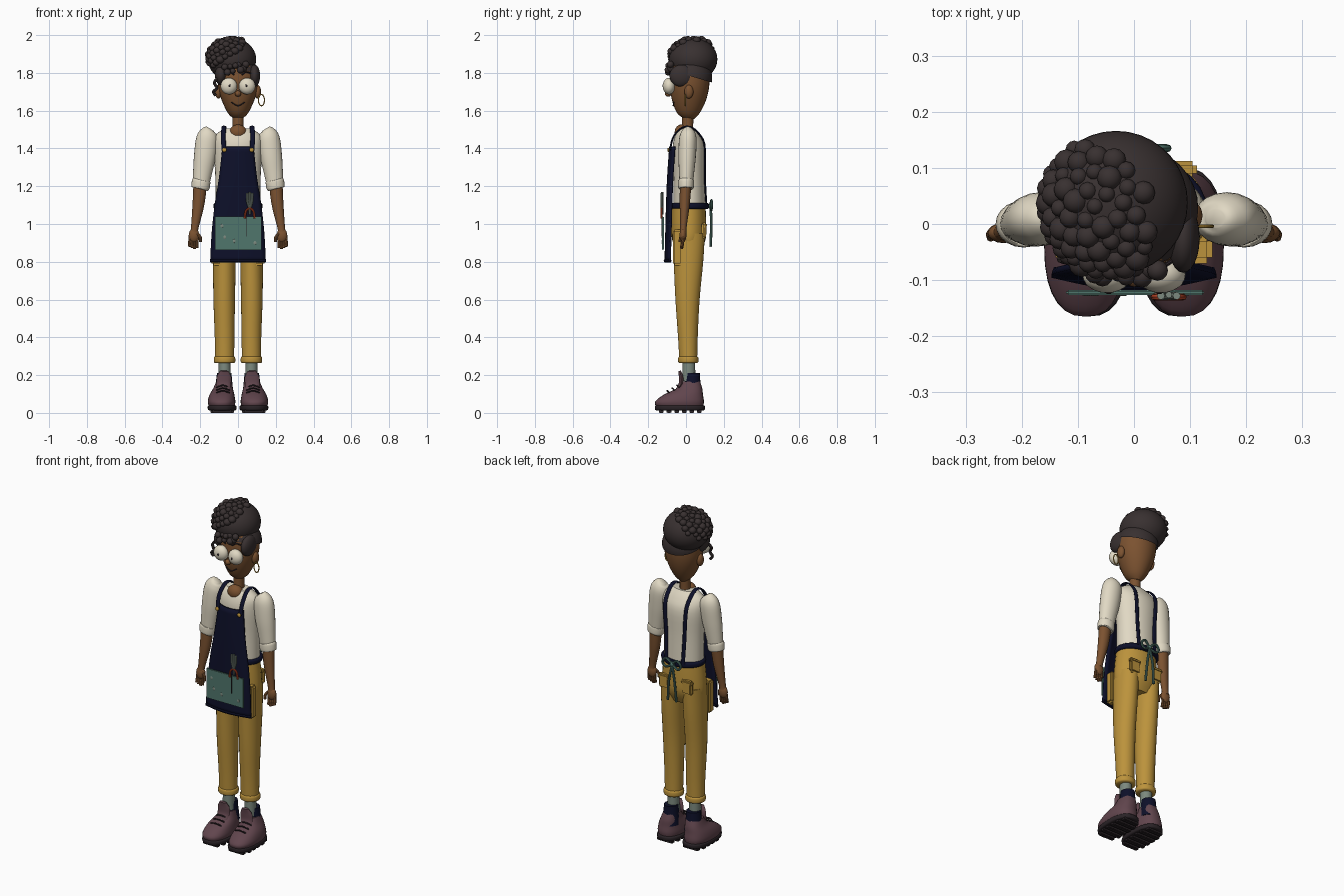
import bpy, bmesh, math, random
from mathutils import Vector, Matrix

cube = bpy.data.objects.get("Cube")
if cube:
    bpy.data.objects.remove(cube, do_unlink=True)


def paint(name, *rgb):
    mat = bpy.data.materials.new(name)
    mat.use_nodes = True
    mat.diffuse_color = (*rgb, 1)
    mat.node_tree.nodes["Principled BSDF"].inputs["Base Color"].default_value = (*rgb, 1)
    return mat


SKIN = paint("brown skin", .2, .085, .03)
HAIR = paint("dark hair", .04, .03, .03)
CREAM = paint("cream", .75, .69, .55)
NAVY = paint("navy cloth", .004, .005, .022)
MUSTARD = paint("mustard", .5, .29, .045)
TEAL = paint("teal cloth", .08, .18, .15)
PLUM = paint("plum leather", .12, .06, .075)
DARK = paint("dark rubber", .022, .016, .019)
GREY = paint("grey green", .2, .25, .21)
RED = paint("red grip", .5, .06, .02)


def finish(bm, name, mat, angle=40):
    bmesh.ops.recalc_face_normals(bm, faces=bm.faces)
    mesh = bpy.data.meshes.new(name)
    bm.to_mesh(mesh)
    bm.free()
    mesh.materials.append(mat)
    mesh.shade_smooth()
    mesh.set_sharp_from_angle(angle=math.radians(angle))
    obj = bpy.data.objects.new(name, mesh)
    bpy.context.collection.objects.link(obj)
    return obj


def smooth(points, steps):
    """Catmull-Rom through tuples of any length."""
    p = [points[0], *points, points[-1]]
    out = []
    for a, b, c, d in zip(p, p[1:], p[2:], p[3:]):
        for k in range(steps):
            t = k / steps
            out.append([.5 * (2 * y + (z - x) * t + (2 * x - 5 * y + 4 * z - w) * t * t
                              + (3 * y - x - 3 * z + w) * t ** 3)
                        for x, y, z, w in zip(a, b, c, d)])
    return out + [list(points[-1])]


def bridge(name, mat, rings):
    bm = bmesh.new()
    rows = [[bm.verts.new(v) for v in ring] for ring in rings]
    n = len(rows[0])
    for a, b in zip(rows, rows[1:]):
        for i in range(n):
            j = (i + 1) % n
            bm.faces.new((a[i], a[j], b[j], b[i]))
    bm.faces.new(rows[0])
    bm.faces.new(rows[-1])
    return finish(bm, name, mat)


def circle(n, power=2):
    for i in range(n):
        a = math.tau * i / n
        c, s = math.cos(a), math.sin(a)
        yield (math.copysign(abs(c) ** (2 / power), c), math.copysign(abs(s) ** (2 / power), s))


def loft(name, mat, rings, power=2, steps=4, n=28):
    """Stacked level rings given as x, y, z, half width, half depth."""
    return bridge(name, mat, [[(x + rx * c, y + ry * s, z) for c, s in circle(n, power)]
                              for x, y, z, rx, ry in smooth(rings, steps)])


def sweep(name, mat, path, ref=(0, 1, 0), flat=1, steps=5, n=12):
    """Tube along x, y, z, radius points; flat scales it along ref."""
    pts = smooth(path, steps)
    rings = []
    for i, (x, y, z, r) in enumerate(pts):
        tangent = Vector(pts[min(i + 1, len(pts) - 1)][:3]) - Vector(pts[max(i - 1, 0)][:3])
        tangent.normalize()
        a = Vector(ref) - tangent * tangent.dot(Vector(ref))
        a.normalize()
        b = tangent.cross(a)
        rings.append([Vector((x, y, z)) + a * (r * flat * c) + b * (r * s) for c, s in circle(n)])
    return bridge(name, mat, rings)


def line(name, mat, r, *points, steps=4):
    return sweep(name, mat, [(*p, r) for p in points], steps=steps, n=8)


def ball(name, mat, at, size, seg=24):
    bm = bmesh.new()
    bmesh.ops.create_uvsphere(bm, u_segments=seg, v_segments=seg * 2 // 3, radius=1,
                              matrix=Matrix.LocRotScale(Vector(at), None, Vector(size)))
    return finish(bm, name, mat)


def box(name, mat, at, size, bevel=.006):
    bm = bmesh.new()
    bmesh.ops.create_cube(bm, size=1, matrix=Matrix.LocRotScale(Vector(at), None, Vector(size)))
    if bevel:
        bmesh.ops.bevel(bm, geom=bm.edges[:], offset=bevel, segments=2, affect='EDGES')
    return finish(bm, name, mat)


# Head, neck and face
loft("head", SKIN, [(0, .018, 1.555, .02, .025), (0, .013, 1.585, .052, .058),
                    (0, .015, 1.64, .08, .085), (0, .018, 1.7, .1, .1),
                    (0, .02, 1.76, .107, .105), (0, .022, 1.82, .1, .1), (0, .025, 1.88, .06, .065)])
sweep("neck", SKIN, [(0, .008, 1.44, .036), (0, .008, 1.5, .03), (0, .01, 1.61, .031)])
ball("neckline", SKIN, (0, -.024, 1.485), (.046, .036, .042))
ball("nose", SKIN, (0, -.094, 1.69), (.017, .018, .016))
line("mouth", DARK, .003, (-.036, -.064, 1.645), (0, -.068, 1.626), (.036, -.064, 1.645))
line("earring", MUSTARD, .003, *[(.124 + .016 * math.sin(a * .5), -.004, 1.656 + .03 * math.cos(a * .5))
                                 for a in range(14)], steps=2)
for s, side in ((1, "left_"), (-1, "right_")):
    ball(side + "eye", CREAM, (s * .048, -.09, 1.73), (.044, .033, .044))
    ball(side + "pupil", DARK, (s * .045, -.121, 1.732), (.007, .004, .007), 12)
    ball(side + "ear", SKIN, (s * .104, .015, 1.7), (.018, .024, .036))
    line(side + "eyebrow", DARK, .004, (s * .02, -.088, 1.79), (s * .045, -.08, 1.805), (s * .07, -.064, 1.795))

# Hair: trimmed cap, side sweeps, big puff and curls
bm = bmesh.new()
bmesh.ops.create_uvsphere(bm, u_segments=32, v_segments=24, radius=1,
                          matrix=Matrix.LocRotScale(Vector((0, .026, 1.775)), None, Vector((.115, .113, .11))))
bmesh.ops.bisect_plane(bm, geom=bm.verts[:] + bm.edges[:] + bm.faces[:], clear_inner=True,
                       plane_co=(0, -.1, 1.82), plane_no=(0, .3, 1))
finish(bm, "hair_cap", HAIR)
ball("left_hair_sweep", HAIR, (.088, -.025, 1.785), (.029, .062, .058))
ball("right_hair_sweep", HAIR, (-.09, -.02, 1.79), (.032, .062, .055))
puff, puff_size = Vector((-.032, .038, 1.872)), Vector((.128, .128, .113))
ball("hair_puff", HAIR, puff, puff_size, 36)
random.seed(4)
toward = Vector((-.62, -.25, .74)).normalized()
count = 190
for i in range(count):
    z = 1 - (2 * i + 1) / count
    a = i * math.pi * (3 - math.sqrt(5))
    d = Vector((math.sqrt(1 - z * z) * math.cos(a), math.sqrt(1 - z * z) * math.sin(a), z))
    if d.dot(toward) > .36:
        r = random.uniform(.014, .023)
        ball("curl", HAIR, puff + d * puff_size * .98, (r, r, r * .9), 12)
for i in range(9):
    r = random.uniform(.013, .019)
    ball("forehead_curl", HAIR, (-.07 + .014 * i, -.085 + random.uniform(-.01, .01),
                                 1.83 + random.uniform(-.03, .025)), (r, r, r), 12)
line("hair_lock", HAIR, .008, (-.1, -.05, 1.78), (-.125, -.06, 1.75), (-.112, -.065, 1.72),
     (-.13, -.062, 1.7), (-.118, -.06, 1.68))

# Shirt, trousers and waistband
loft("shirt", CREAM, [(0, .018, 1.07, .118, .086), (0, .018, 1.25, .12, .084), (0, .016, 1.4, .13, .087),
                      (0, .01, 1.465, .122, .068), (0, .006, 1.505, .075, .042)])
loft("trouser_hips", MUSTARD, [(0, .015, 1.1, .118, .088), (0, .015, 1, .13, .092),
                               (0, .015, .92, .133, .089), (0, .012, .85, .115, .06)])
loft("waistband", NAVY, [(0, .022, 1.08, .122, .094), (0, .022, 1.087, .13, .1),
                         (0, .022, 1.104, .13, .1), (0, .022, 1.111, .122, .094)])

# Apron panel, bowed around the body
bm = bmesh.new()
rows = []
for z, wide, y in smooth([(1.41, .08, -.083), (1.25, .098, -.094), (1.1, .122, -.1),
                          (.95, .138, -.104), (.8, .146, -.108)], 4):
    rows.append([bm.verts.new((wide * u / 6, y + .022 * (u / 6) ** 2, z)) for u in range(-6, 7)])
for a, b in zip(rows, rows[1:]):
    for i in range(len(a) - 1):
        bm.faces.new((a[i], a[i + 1], b[i + 1], b[i]))
apron = finish(bm, "apron", NAVY)
thick = apron.modifiers.new("Thickness", 'SOLIDIFY')
thick.thickness, thick.offset = .012, 0
line("apron_hem", NAVY, .01, (-.145, -.086, .805), (-.07, -.102, .805), (0, -.108, .805),
     (.07, -.102, .805), (.145, -.086, .805))

# Tool pocket and tools
box("tool_pocket", TEAL, (.002, -.122, .952), (.246, .009, .178), .003)
box("pocket_seam", DARK, (.046, -.127, .99), (.004, .004, .11), 0)
for x, z in ((-.085, .99), (-.07, .93), (-.02, .91), (.09, .9)):
    ball("pocket_spot", GREY, (x, -.1265, z), (.008, .002, .01), 10)
for s in (-1, 1):
    line("plier_grip", RED, .006, (.062, -.13, 1.085), (.062 + s * .02, -.13, 1.068), (.062 + s * .026, -.13, 1.03))
    line("plier_jaw", GREY, .007, (.062, -.128, 1.08), (.062 + s * .012, -.128, 1.12), (.062 + s * .014, -.128, 1.165))
line("screwdriver", GREY, .006, (.062, -.126, 1.05), (.062, -.126, 1.17))

# Back tie: knot, loops and tails
ball("bow_knot", TEAL, (0, .128, 1.095), (.014, .012, .014), 12)
for s in (-1, 1):
    line("bow_loop", TEAL, .007, (0, .128, 1.095), (s * .035, .135, 1.125), (s * .06, .135, 1.1),
         (s * .04, .134, 1.075), (0, .128, 1.092))
    line("bow_tail", TEAL, .007, (0, .13, 1.09), (s * .018, .134, 1), (s * .028, .13, .88))

for s, side in ((1, "left_"), (-1, "right_")):
    # Arms and hands
    sweep(side + "sleeve", CREAM, [(s * .145, .01, 1.503, .02), (s * .152, .01, 1.49, .042), (s * .163, .01, 1.45, .058),
                                   (s * .175, .006, 1.36, .058), (s * .188, .003, 1.27, .05),
                                   (s * .198, 0, 1.19, .042)], flat=.8, n=20)
    sweep(side + "sleeve_cuff", CREAM, [(s * .194, 0, 1.232, .044), (s * .195, 0, 1.226, .049),
                                        (s * .199, 0, 1.192, .048), (s * .2, 0, 1.186, .04)], flat=.85, n=20)
    sweep(side + "forearm", SKIN, [(s * .2, -.002, 1.21, .036), (s * .21, -.007, 1.1, .031),
                                   (s * .229, -.014, .98, .02), (s * .232, -.015, .95, .022)], flat=.85)
    ball(side + "palm", SKIN, (s * .233, -.016, .94), (.028, .018, .038), 16)
    for k in range(4):
        x = .214 + .013 * k
        line(side + "finger", SKIN, .008, (s * x, -.016, .935), (s * (x + .003), -.018, .9),
             (s * (x + .002), -.024, .868 + .006 * abs(k - 1)))
    line(side + "thumb", SKIN, .008, (s * .222, -.02, .955), (s * .2, -.028, .93), (s * .199, -.032, .905))

    # Apron straps
    sweep(side + "strap", NAVY, [(s * .074, -.085, 1.39, .005), (s * .078, -.067, 1.46, .005), (s * .075, -.02, 1.51, .005),
                                 (s * .074, .035, 1.508, .005), (s * .071, .088, 1.45, .005), (s * .067, .101, 1.38, .005),
                                 (s * .06, .1, 1.25, .005), (s * .055, .108, 1.1, .005)], ref=(1, 0, 0), flat=2.5)
    ball(side + "strap_button", MUSTARD, (s * .072, -.093, 1.392), (.012, .006, .012), 14)

    # Trouser legs and pockets
    loft(side + "trouser_leg", MUSTARD, [(s * .07, .014, .95, .06, .086), (s * .072, .013, .8, .06, .078),
                                         (s * .073, .008, .6, .057, .064), (s * .071, .01, .4, .052, .052),
                                         (s * .071, .012, .27, .05, .047)])
    loft(side + "trouser_cuff", MUSTARD, [(s * .071, .012, .263, .048, .046), (s * .071, .012, .27, .056, .053),
                                          (s * .071, .012, .292, .056, .053), (s * .071, .012, .3, .05, .047)])
    box(side + "back_pocket", MUSTARD, (s * .075, .094, .965), (.068, .026, .085), .01)
    box(side + "back_pocket_flap", MUSTARD, (s * .075, .097, .995), (.074, .03, .026), .008)
    box(side + "cargo_pocket", MUSTARD, (s * .112, -.045, .875), (.056, .05, .19), .01)

    # Shoes and socks
    loft(side + "sock", GREY, [(s * .071, .015, .17, .033, .035), (s * .071, .015, .28, .031, .033)])
    loft(side + "shoe", PLUM, [(s * .086, -.034, .034, .068, .125), (s * .087, -.034, .06, .073, .129),
                               (s * .085, -.015, .095, .066, .105), (s * .079, .018, .13, .052, .068),
                               (s * .074, .025, .165, .042, .05)], power=2.4)
    loft(side + "heel_collar", NAVY, [(s * .074, .036, .1, .05, .05), (s * .074, .034, .15, .045, .043),
                                      (s * .073, .034, .212, .038, .04)])
    sweep(side + "shoe_tongue", PLUM, [(s * .078, -.05, .115, .01), (s * .076, -.028, .15, .012),
                                       (s * .074, -.026, .19, .012), (s * .073, -.034, .222, .007)],
          ref=(1, 0, 0), flat=3.2)
    loft(side + "sole", DARK, [(s * .084, -.032, .013, .068, .125), (s * .084, -.032, .018, .075, .132),
                               (s * .084, -.032, .034, .076, .133), (s * .084, -.032, .04, .07, .128)], power=2.5)
    for k in range(6):
        y = -.13 + .04 * k
        box(side + "sole_lug", DARK, (s * .084, y, .01), (.125 if abs(k - 2.5) < 2 else .1, .024, .02), .003)
    for k in range(3):
        y, z = -.088 + .026 * k, .118 + .014 * k
        line(side + "lace", DARK, .004, (s * .08 - .035, y, z - .012), (s * .08, y - .012, z),
             (s * .08 + .035, y, z - .012))
